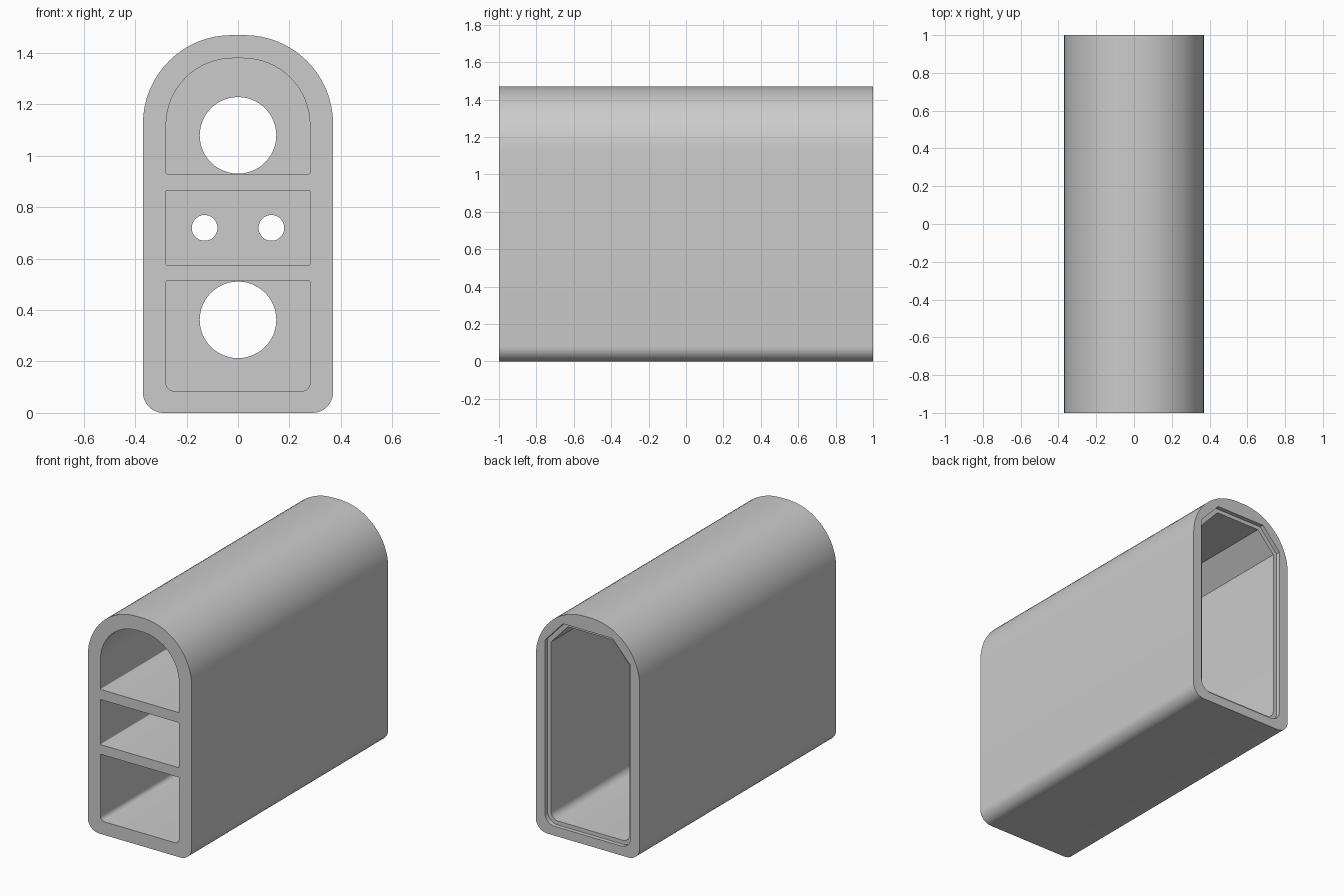
import bpy, bmesh, math
from mathutils import Vector

cube = bpy.data.objects.get("Cube")
if cube:
    bpy.data.objects.remove(cube, do_unlink=True)

grey = bpy.data.materials.new("plain grey")
grey.use_nodes = True
colour = (0.6, 0.6, 0.6, 1)
grey.diffuse_color = colour
grey.node_tree.nodes["Principled BSDF"].inputs["Base Color"].default_value = colour


def rounded(corners):
    """Outline from (x, z, radius) corners, each filleted by an arc."""
    outline = []
    for i, (x, z, r) in enumerate(corners):
        p = Vector((x, z))
        if r == 0:
            outline.append(p)
            continue
        a = (Vector(corners[i - 1][:2]) - p).normalized()
        b = (Vector(corners[(i + 1) % len(corners)][:2]) - p).normalized()
        steps = 16 if r > 0.2 else 8
        centre = p + (a + b) * r        # fillets are only used on square corners
        for k in range(steps + 1):
            t = k / steps * math.pi / 2
            outline.append(centre - b * r * math.cos(t) - a * r * math.sin(t))
    return outline


def box(half, low, high, r_low, r_high):
    return rounded([(-half, low, r_low), (half, low, r_low),
                    (half, high, r_high), (-half, high, r_high)])


def bevelled_top(half, low, high, r, cut):
    return rounded([(-half, low, r), (half, low, r),
                    (half, high - cut, 0), (half - cut * 0.93, high, 0),
                    (cut * 0.93 - half, high, 0), (-half, high - cut, 0)])


def circle(x, z, r, n=48):
    return [Vector((x + r * math.cos(math.tau * k / n),
                    z + r * math.sin(math.tau * k / n))) for k in range(n)]


def prism(name, outline, y0, y1):
    bm = bmesh.new()
    face = bm.faces.new([bm.verts.new((p.x, y0, p.y)) for p in outline])
    ext = bmesh.ops.extrude_face_region(bm, geom=[face])
    moved = [v for v in ext["geom"] if isinstance(v, bmesh.types.BMVert)]
    bmesh.ops.translate(bm, verts=moved, vec=(0, y1 - y0, 0))
    bmesh.ops.recalc_face_normals(bm, faces=bm.faces)
    mesh = bpy.data.meshes.new(name)
    bm.to_mesh(mesh)
    bm.free()
    mesh.materials.append(grey)
    obj = bpy.data.objects.new(name, mesh)
    bpy.context.collection.objects.link(obj)
    return obj


# Arched outer body
wall = 0.05
housing = prism("housing", box(0.37, 0, 1.47, 0.08, 0.345), -1, 1)

cutters = [
    # Three front compartments
    prism("upper_pocket", box(0.28, 0.93, 1.38, 0.005, 0.26), -1.1, -wall),
    prism("middle_pocket", box(0.28, 0.575, 0.865, 0.005, 0.005), -1.1, -wall),
    prism("lower_pocket", box(0.28, 0.085, 0.513, 0.03, 0.005), -1.1, -wall),
    # Rear cavity and its shallow lid recess
    prism("rear_cavity", bevelled_top(0.28, 0.085, 1.355, 0.05, 0.13), wall, 1.05),
    prism("rear_recess", bevelled_top(0.306, 0.06, 1.38, 0.07, 0.14), 0.973, 1.1),
]
# Holes through the middle wall
for name, x, z, r in (("upper_hole", 0, 1.08, 0.149), ("lower_hole", 0, 0.362, 0.149),
                      ("left_hole", 0.13, 0.72, 0.05), ("right_hole", -0.13, 0.72, 0.05)):
    cutters.append(prism(name, circle(x, z, r), -wall - 0.03, wall + 0.03))

# Cut everything out of the body
bpy.context.view_layer.objects.active = housing
for cutter in cutters:
    cutter.hide_render = True
    mod = housing.modifiers.new(cutter.name, "BOOLEAN")
    mod.operation = "DIFFERENCE"
    mod.solver = "EXACT"
    mod.object = cutter
    bpy.ops.object.modifier_apply(modifier=mod.name)
    bpy.data.objects.remove(cutter, do_unlink=True)

bpy.ops.object.select_all(action="DESELECT")
housing.select_set(True)
bpy.ops.object.shade_smooth_by_angle(angle=math.radians(30))
